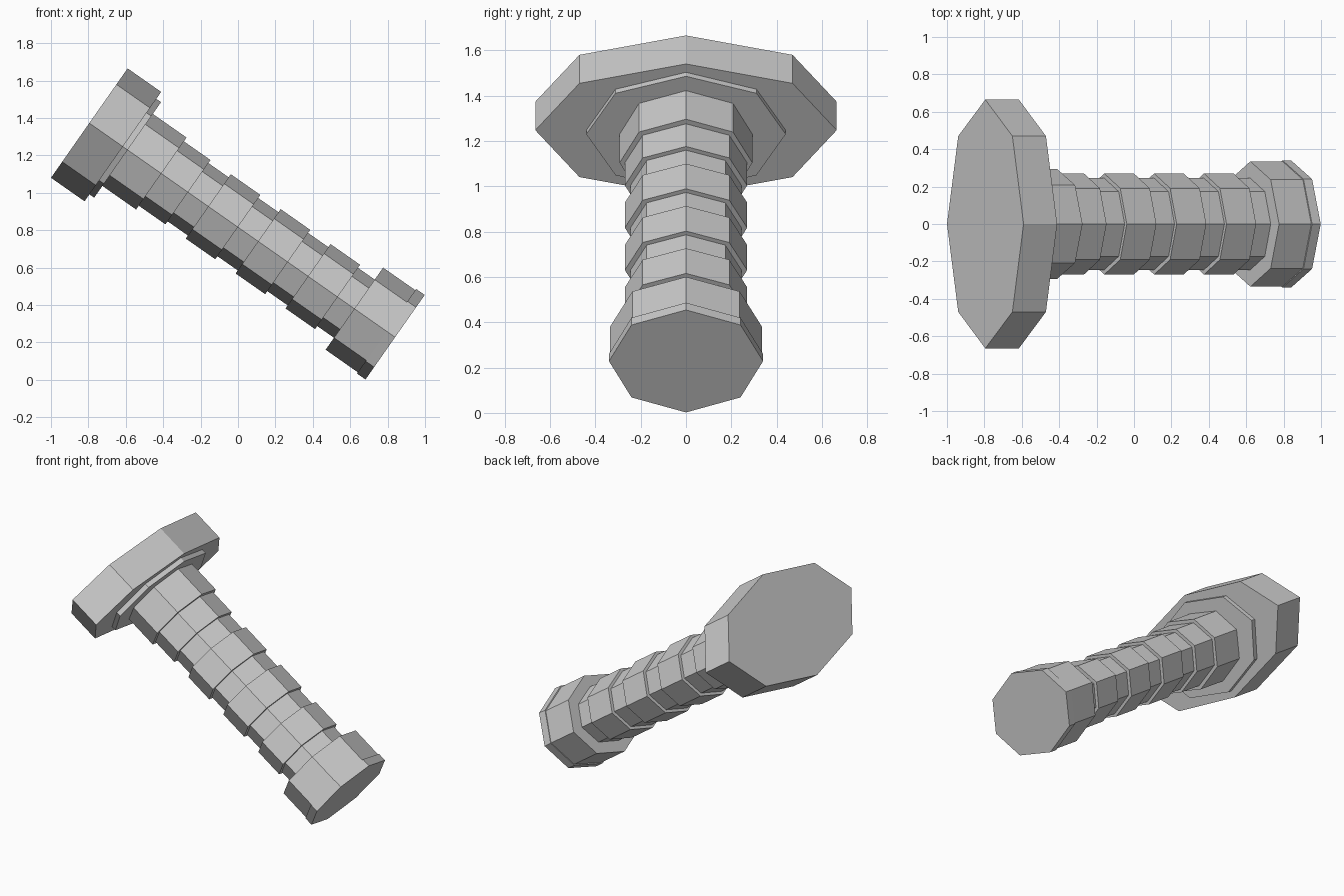
import bpy
from math import radians, sin, cos
from mathutils import Vector

if "Cube" in bpy.data.objects:
    bpy.data.objects.remove(bpy.data.objects["Cube"])

TILT = radians(125)
AXIS = Vector((sin(TILT), 0, cos(TILT)))      # runs from the head down to the pommel
HEAD_END = Vector((-0.795, 0, 1.373))


def section(name, start, end, depth_radius, side_radius):
    """Flattened octagonal prism lying along the tilted axis."""
    bpy.ops.mesh.primitive_cylinder_add(
        vertices=8, radius=1, depth=1,
        location=HEAD_END + AXIS * (start + end) / 2, rotation=(0, TILT, 0))
    ob = bpy.context.object
    ob.name = name
    ob.scale = (depth_radius, side_radius, end - start)
    return ob


# Wide head and the stepped collar under it
section("head", 0, 0.219, 0.357, 0.665)
section("head_collar", 0.21, 0.25, 0.312, 0.44)
section("neck", 0.24, 0.47, 0.235, 0.293)

# Slim shaft with evenly spaced grip rings
section("grip_core", 0.45, 1.75, 0.19, 0.245)
for i in range(4):
    s = 0.451 + i * 0.3255
    section(f"grip_ring_{i + 1}", s, s + 0.193, 0.21, 0.27)

# Pommel and its end cap
section("pommel", 1.73, 1.945, 0.268, 0.335)
section("pommel_cap", 1.94, 1.996, 0.276, 0.34)
